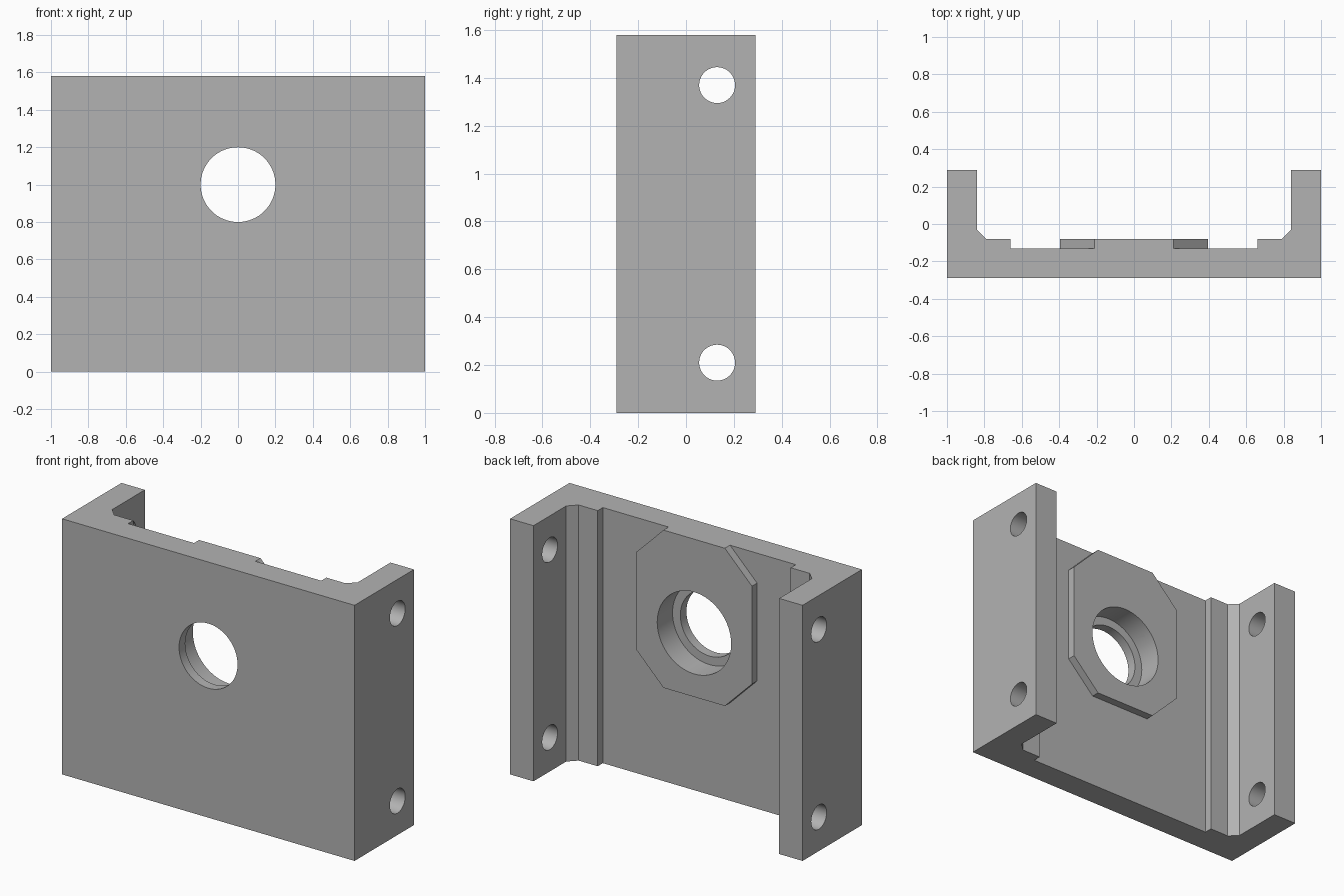
import bpy
import bmesh
import math
from mathutils import Vector

HEIGHT = 1.58
HOLE_Z = 1.0

if "Cube" in bpy.data.objects:
    bpy.data.objects.remove(bpy.data.objects["Cube"], do_unlink=True)

# Single plain metal colour
metal = bpy.data.materials.new("grey_metal")
metal.use_nodes = True
metal.diffuse_color = (0.45, 0.45, 0.45, 1)
metal.node_tree.nodes["Principled BSDF"].inputs["Base Color"].default_value = metal.diffuse_color


def prism(name, points, offset):
    """Extrude a closed outline of 3D points along an offset."""
    bm = bmesh.new()
    face = bm.faces.new([bm.verts.new(p) for p in points])
    result = bmesh.ops.extrude_face_region(bm, geom=[face])
    moved = [g for g in result["geom"] if isinstance(g, bmesh.types.BMVert)]
    bmesh.ops.translate(bm, vec=Vector(offset), verts=moved)
    bmesh.ops.recalc_face_normals(bm, faces=bm.faces)
    mesh = bpy.data.meshes.new(name)
    bm.to_mesh(mesh)
    bm.free()
    mesh.materials.append(metal)
    obj = bpy.data.objects.new(name, mesh)
    bpy.context.collection.objects.link(obj)
    return obj


def drill(obj, radius, centre, depth, rotation):
    """Cut a round hole with a temporary cylinder."""
    bpy.ops.mesh.primitive_cylinder_add(vertices=64, radius=radius, depth=depth,
                                        location=centre, rotation=rotation)
    cutter = bpy.context.object
    cutter.hide_render = True
    cutter.data.materials.append(metal)
    mod = obj.modifiers.new("hole", "BOOLEAN")
    mod.operation = "DIFFERENCE"
    mod.solver = "EXACT"
    mod.object = cutter
    bpy.context.view_layer.objects.active = obj
    bpy.ops.object.modifier_apply(modifier=mod.name)
    bpy.data.objects.remove(cutter, do_unlink=True)


def mirrored(half):
    return half + [(-a, b) for a, b in reversed(half)]


ALONG_X = (0, math.pi / 2, 0)
ALONG_Y = (math.pi / 2, 0, 0)

# Channel bracket: plate, side walls, chamfered corners and raised strips
half = [(1, -0.29), (1, 0.29), (0.84, 0.29), (0.84, -0.03),
        (0.79, -0.08), (0.66, -0.08), (0.66, -0.13)]
bracket = prism("channel_bracket", [(x, y, 0) for x, y in mirrored(half)], (0, 0, HEIGHT))

# Raised eight-sided pad behind the plate, flush with the top
half = [(0.21, 0.605), (0.395, 0.79), (0.395, 1.395), (0.21, HEIGHT)]
pad = prism("bearing_pad", [(x, -0.13, z) for x, z in mirrored(half)], (0, 0.05, 0))

# Through hole with a wider bore from the back, leaving a thin front lip
drill(bracket, 0.2, (0, -0.2, HOLE_Z), 0.4, ALONG_Y)
drill(bracket, 0.253, (0, -0.03, HOLE_Z), 0.4, ALONG_Y)
drill(pad, 0.253, (0, -0.03, HOLE_Z), 0.4, ALONG_Y)

# Mounting holes in both side walls
for side in (-1, 1):
    for z in (0.21, 1.37):
        drill(bracket, 0.075, (side * 0.92, 0.13, z), 0.4, ALONG_X)

# Smooth the bores, keep the machined edges sharp
bpy.ops.object.select_all(action="DESELECT")
for obj in (bracket, pad):
    obj.select_set(True)
bpy.context.view_layer.objects.active = bracket
bpy.ops.object.shade_smooth_by_angle(angle=math.radians(30))
